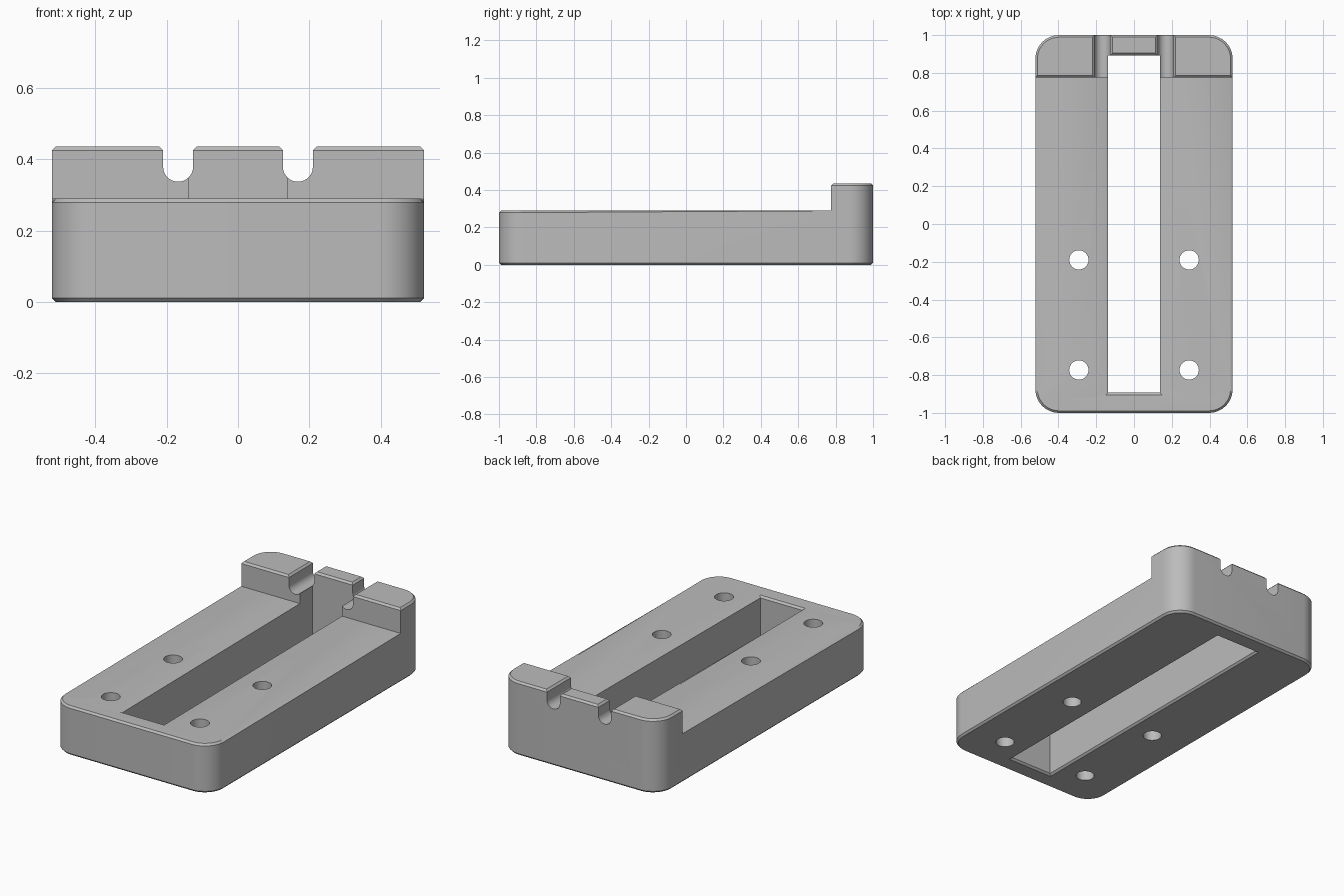
import bpy, bmesh
from math import sin, cos, pi

old = bpy.data.objects.get("Cube")
if old:
    bpy.data.objects.remove(old)

HALF_W, HALF_L = 0.522, 1.0
BASE_H, BACK_H = 0.29, 0.436
STEP_Y = 0.776
SLOT_W, SLOT_L = 0.138, 0.893
CHAMFER = 0.011

grey = bpy.data.materials.new("plain grey")
grey.use_nodes = True
colour = (0.5, 0.5, 0.5, 1)
grey.diffuse_color = colour
grey.node_tree.nodes["Principled BSDF"].inputs["Base Color"].default_value = colour


def arc(cx, cy, r, start, end, n):
    return [(cx + r * cos(start + (end - start) * i / n),
             cy + r * sin(start + (end - start) * i / n)) for i in range(n + 1)]


def extrude(name, outlines, to_point, shift, helper=True):
    """Extrude closed 2D outlines, each placed in space by to_point."""
    bm = bmesh.new()
    for outline in outlines:
        face = bm.faces.new([bm.verts.new(to_point(a, b)) for a, b in outline])
        result = bmesh.ops.extrude_face_region(bm, geom=[face])
        verts = [v for v in result["geom"] if isinstance(v, bmesh.types.BMVert)]
        bmesh.ops.translate(bm, verts=verts, vec=shift)
    bmesh.ops.recalc_face_normals(bm, faces=bm.faces)
    mesh = bpy.data.meshes.new(name)
    bm.to_mesh(mesh)
    bm.free()
    mesh.materials.append(grey)
    ob = bpy.data.objects.new(name, mesh)
    bpy.context.collection.objects.link(ob)
    if helper:
        ob.hide_render = True
        ob.hide_set(True)
    return ob


def rect(x0, x1, y0, y1):
    return [(x0, y0), (x1, y0), (x1, y1), (x0, y1)]


def subtract(ob, cutter):
    mod = ob.modifiers.new(cutter.name, "BOOLEAN")
    mod.operation = "DIFFERENCE"
    mod.solver = "EXACT"
    mod.object = cutter


def bake(ob):
    """Replace the mesh by its modified version."""
    deps = bpy.context.evaluated_depsgraph_get()
    mesh = bpy.data.meshes.new_from_object(ob.evaluated_get(deps))
    ob.modifiers.clear()
    ob.data = mesh


def flat(z):
    return lambda x, y: (x, y, z)


# Rounded block at full height
R = 0.125
outline = []
for k, (sx, sy) in enumerate([(1, 1), (-1, 1), (-1, -1), (1, -1)]):
    outline += arc(sx * (HALF_W - R), sy * (HALF_L - R), R,
                   k * pi / 2, (k + 1) * pi / 2, 12)
body = extrude("holder_body", [outline], flat(0), (0, 0, BACK_H), helper=False)

# Step in front of the raised back, central slot, two round-bottomed grooves
step = extrude("step_cutter", [rect(-2, 2, -2, STEP_Y)], flat(BASE_H), (0, 0, 1))
slot = extrude("slot_cutter", [rect(-SLOT_W, SLOT_W, -SLOT_L, SLOT_L)],
               flat(-0.5), (0, 0, 2))
grooves = []
for x in (-0.168, 0.168):
    grooves.append([(x + 0.042, 1)] + arc(x, 0.379, 0.042, 0, -pi, 16) + [(x - 0.042, 1)])
groove = extrude("groove_cutter", grooves, lambda x, z: (x, 0.5, z), (0, 1, 0))
for cutter in (step, slot, groove):
    subtract(body, cutter)
bake(body)

# Chamfer the rims at the bottom, the deck and the raised back
bm = bmesh.new()
bm.from_mesh(body.data)
bmesh.ops.remove_doubles(bm, verts=bm.verts, dist=0.0002)
rims = []
for e in bm.edges:
    zs = [v.co.z for v in e.verts]
    level = any(all(abs(z - h) < 1e-4 for z in zs) for h in (0, BASE_H, BACK_H))
    if level and len(e.link_faces) == 2 and e.calc_face_angle_signed() > 0.5:
        rims.append(e)
bmesh.ops.bevel(bm, geom=rims, offset=CHAMFER, offset_type="OFFSET",
                segments=1, affect="EDGES", clamp_overlap=False)
bm.to_mesh(body.data)
bm.free()

# Four screw holes
holes = [arc(x, y, 0.051, 0, 2 * pi, 32)[:-1]
         for x in (-0.292, 0.292) for y in (-0.19, -0.773)]
subtract(body, extrude("screw_hole_cutter", holes, flat(-0.5), (0, 0, 2)))
bake(body)

for cutter in [o for o in bpy.data.objects if o.name.endswith("_cutter")]:
    bpy.data.objects.remove(cutter)

bpy.context.view_layer.objects.active = body
body.select_set(True)
bpy.ops.object.shade_smooth_by_angle(angle=0.5)
